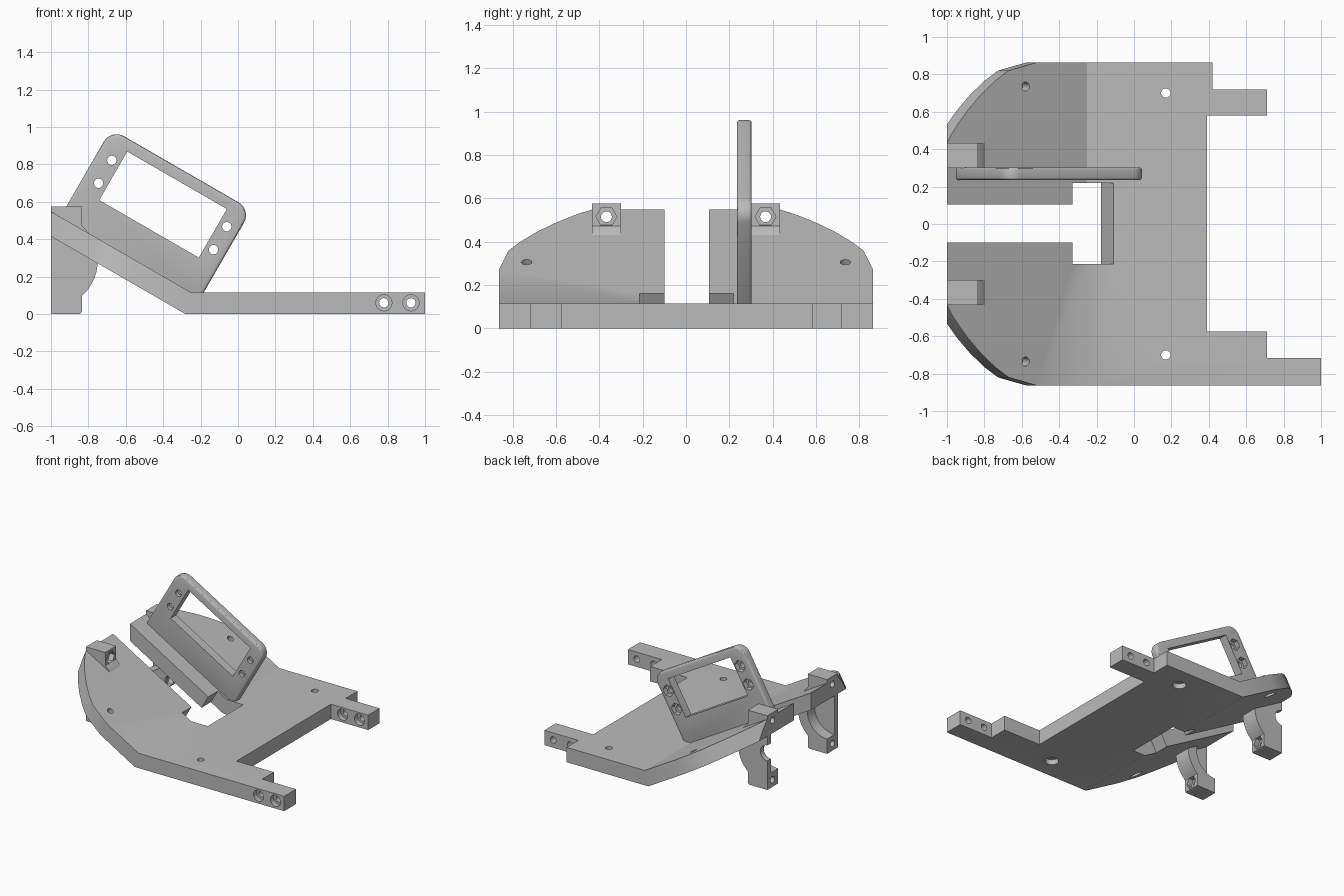
import bpy, bmesh, math
from mathutils import Matrix, Vector

if "Cube" in bpy.data.objects:
    bpy.data.objects.remove(bpy.data.objects["Cube"])

T = 0.115                      # plate thickness
TILT = math.radians(30)
TAN = math.tan(TILT)
CREASE = -0.25                 # where the top surface bends
W = 0.863                      # half width

grey = bpy.data.materials.new("plain grey")
grey.diffuse_color = (0.5, 0.5, 0.5, 1)
grey.use_nodes = True
grey.node_tree.nodes["Principled BSDF"].inputs["Base Color"].default_value = grey.diffuse_color

# frames: local x, y draw a profile, local z is the extrusion
FLAT = Matrix.Identity(4)
SLOPE = Matrix.Translation((-0.95, 0, T + 0.7 * TAN)) @ Matrix.Rotation(TILT, 4, 'Y')
SIDE = Matrix.Rotation(math.pi / 2, 4, 'X')        # profile in x-z, depth along -y
ALONG_X = Matrix.Rotation(math.pi / 2, 4, 'Y')     # depth along +x
BRACKET = SLOPE @ SIDE


def finish(bm, name):
    bmesh.ops.recalc_face_normals(bm, faces=bm.faces)
    mesh = bpy.data.meshes.new(name)
    bm.to_mesh(mesh)
    bm.free()
    mesh.materials.append(grey)
    ob = bpy.data.objects.new(name, mesh)
    bpy.context.collection.objects.link(ob)
    return ob


def prism(name, pts, z0, z1, frame):
    bm = bmesh.new()
    low = [bm.verts.new(frame @ Vector((x, y, z0))) for x, y in pts]
    high = [bm.verts.new(frame @ Vector((x, y, z1))) for x, y in pts]
    bm.faces.new(low)
    bm.faces.new(high)
    for i in range(len(pts)):
        j = (i + 1) % len(pts)
        bm.faces.new((low[i], low[j], high[j], high[i]))
    return finish(bm, name)


def arc(cx, cy, r, a0, a1, n):
    return [(cx + r * math.cos(math.radians(a0 + (a1 - a0) * i / n)),
             cy + r * math.sin(math.radians(a0 + (a1 - a0) * i / n))) for i in range(n + 1)]


def rect(x0, x1, y0, y1):
    return [(x0, y0), (x1, y0), (x1, y1), (x0, y1)]


def drill(x, y, r, z0, z1, frame, n=24):
    return prism("cutter", arc(x, y, r, 90, 450, n)[:-1], z0, z1, frame)


def cut(ob, cutters):
    for c in cutters:
        m = ob.modifiers.new("cut", 'BOOLEAN')
        m.operation, m.solver, m.object = 'DIFFERENCE', 'EXACT', c
    bpy.context.view_layer.update()
    dg = bpy.context.evaluated_depsgraph_get()
    mesh = bpy.data.meshes.new_from_object(ob.evaluated_get(dg))
    ob.modifiers.clear()
    ob.data = mesh
    for c in cutters:
        bpy.data.objects.remove(c)


def smooth(ob):
    bpy.ops.object.select_all(action='DESELECT')
    ob.select_set(True)
    bpy.context.view_layer.objects.active = ob
    bpy.ops.object.shade_smooth_by_angle(angle=math.radians(30))


# --- bent base plate -------------------------------------------------
flat = [(CREASE, -W), (1, -W), (1, -0.717), (0.71, -0.717), (0.71, -0.575), (0.39, -0.575),
        (0.39, 0.58), (0.71, 0.58), (0.71, 0.72), (0.42, 0.72), (0.42, W), (CREASE, W)]
rim = [(-0.52, W), (-0.67, 0.82), (-0.74, 0.767), (-0.82, 0.69), (-0.89, 0.607),
       (-0.9425, 0.533), (-0.975, 0.482), (-1, 0.432)]
rim += [(x, -y) for x, y in reversed(rim)]

bm = bmesh.new()
top, bottom = [], []
for x, y in flat + rim:
    rise = max(0, CREASE - x) * TAN
    top.append(bm.verts.new((x, y, T + rise)))
    if x < CREASE:
        low = (x - T * math.sin(TILT), y, T + rise - T * math.cos(TILT))
    elif x == CREASE:
        low = (x - T * math.tan(TILT / 2), y, 0)
    else:
        low = (x, y, 0)
    bottom.append(bm.verts.new(low))
nf, n = len(flat), len(top)
for ring in (top, bottom):
    bm.faces.new(ring[:nf])
    bm.faces.new(ring[nf - 1:] + ring[:1])
for i in range(n):
    j = (i + 1) % n
    bm.faces.new((top[i], top[j], bottom[j], bottom[i]))
plate = finish(bm, "base_plate")

cutters = [
    prism("cutter", rect(-1.5, -1, -1, 1), -1, 2, FLAT),              # square rear end
    prism("cutter", rect(-0.5, 0.75, -0.1, 0.105), -0.4, 0.3, SLOPE),  # long slot
    prism("cutter", rect(0.717, 0.93, -0.215, 0.22), -0.4, 0.3, SLOPE),  # wide notch
]
u_hole = (0.95 - 0.58) / math.cos(TILT)
for s in (1, -1):
    cutters += [
        drill(0.17, s * 0.70, 0.025, -0.1, 0.3, FLAT),
        drill(0.17, s * 0.70, 0.048, -0.1, 0.04, FLAT),
        drill(u_hole, s * 0.735, 0.024, -0.3, 0.2, SLOPE),
        drill(u_hole, s * 0.735, 0.045, -0.3, -0.075, SLOPE),
        drill(-0.515, s * 0.367, 0.025, -1.2, -0.6, ALONG_X),
    ]
# screw holes across the two arms, counterbored on the front faces
for xs, y0, y1 in (((0.78, 0.925), -W, -0.717), ((0.49, 0.635), 0.58, 0.72)):
    for x in xs:
        cutters += [drill(x, 0.06, 0.025, -y1 - 0.02, -y0 + 0.02, SIDE),
                    drill(x, 0.06, 0.043, -y0 - 0.04, -y0 + 0.02, SIDE)]
cut(plate, cutters)
smooth(plate)

# --- upright window bracket ------------------------------------------
L, H, R = 0.866, 0.544, 0.08
outline = ([(0, -0.03), (L, -0.03)] + arc(L - R, H - R, R, 0, 90, 10)
           + arc(R, H - R, R, 90, 180, 10))
bracket = prism("window_bracket", outline, -0.303, -0.235, BRACKET)
bev = bracket.modifiers.new("round", 'BEVEL')
bev.width, bev.segments, bev.limit_method, bev.angle_limit = 0.014, 3, 'ANGLE', math.radians(50)
cutters = [prism("cutter", rect(0.135, 0.75, 0.182, 0.482), -0.5, 0, BRACKET)]
for u in (0.087, 0.797):
    for v in (0.258, 0.40):
        cutters += [drill(u, v, 0.025, -0.5, 0, BRACKET),
                    drill(u, v, 0.046, -0.5, -0.265, BRACKET, 6)]   # nut pockets
cut(bracket, cutters)
smooth(bracket)

# --- two half-round clamps under the raised end ----------------------
CZ = 0.285
profile = ([(-1, 0), (-0.85, 0), (-0.84, 0.004), (-0.835, 0.015)]
           + arc(-1, CZ, 0.25, -48.7, 48.7, 20) + [(-0.835, 0.575), (-1, 0.575)])
for s, side in ((1, "back"), (-1, "front")):
    d0, d1 = sorted((-s * 0.30, -s * 0.433))
    clamp = prism(side + "_clamp", profile, d0, d1, SIDE)
    p0, p1 = sorted((-s * 0.2, -s * 0.39))
    cutters = [drill(-1, CZ, 0.17, p0, p1, SIDE, 40)]               # round seat
    if s > 0:
        cutters.append(drill(-1, CZ, 0.06, -0.6, 0, SIDE))          # shaft notch
    for z in (0.055, 0.515):
        cutters += [drill(-z, s * 0.367, 0.025, -1.2, -0.6, ALONG_X),
                    drill(-z, s * 0.367, 0.048, -0.875, -0.6, ALONG_X, 6)]
    cut(clamp, cutters)
    smooth(clamp)
